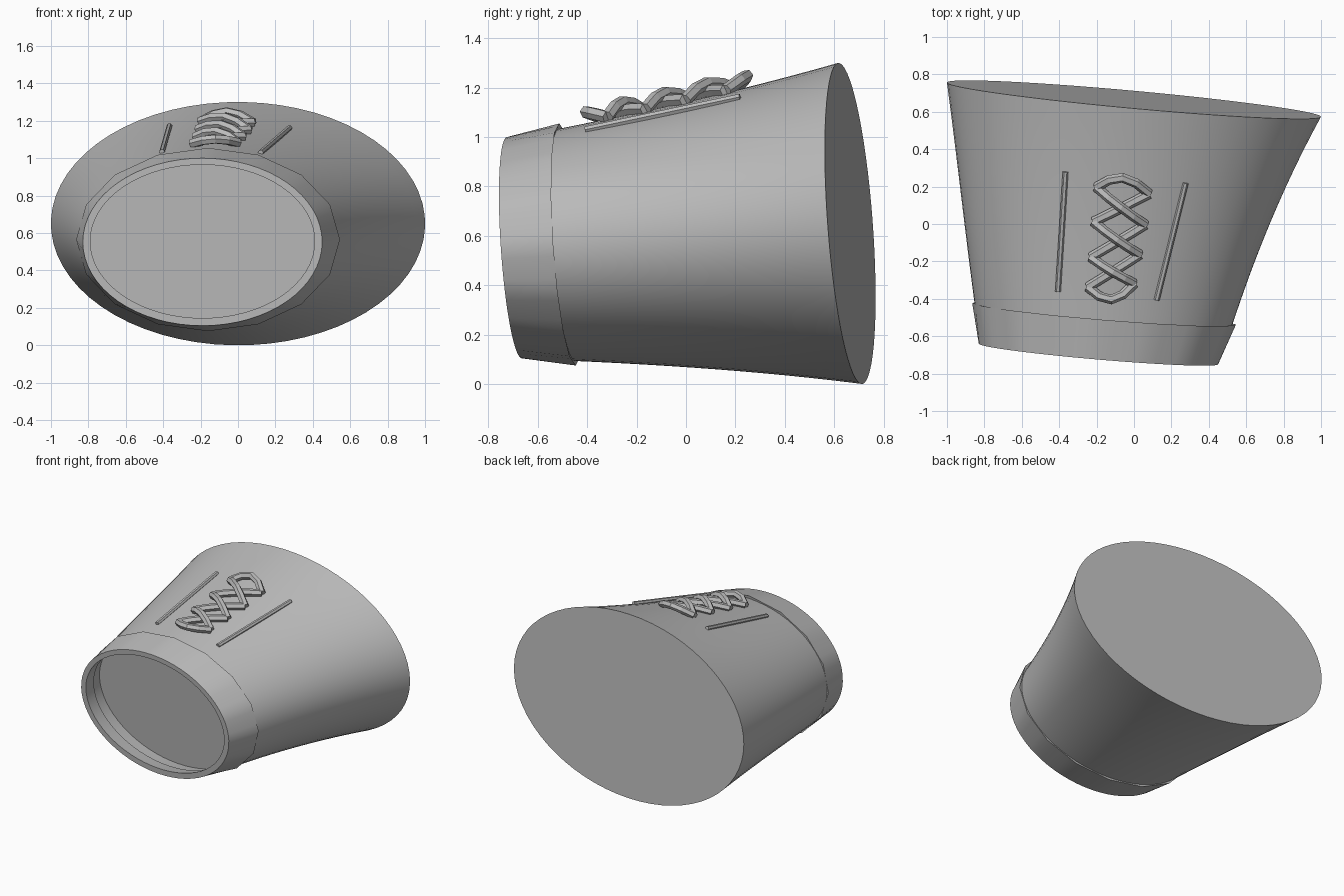
import bpy, bmesh, math
from mathutils import Vector as V
from mathutils.bvhtree import BVHTree

if "Cube" in bpy.data.objects:
    bpy.data.objects.remove(bpy.data.objects["Cube"])

N = 64
grey = bpy.data.materials.new("soft grey")
grey.diffuse_color = (0.5, 0.5, 0.5, 1)
grey.use_nodes = True
grey.node_tree.nodes["Principled BSDF"].inputs["Base Color"].default_value = grey.diffuse_color


def ring(c, a, b, sides=N):
    """Oblique ellipse of N points, optionally pulled onto a coarser polygon."""
    def at(t):
        return V(c) + V(a) * math.cos(t) + V(b) * math.sin(t)
    pts, k = [], N // sides
    for i in range(N):
        j, f = divmod(i, k)
        p = at(2 * math.pi * j / sides)
        q = at(2 * math.pi * (j + 1) / sides)
        pts.append(p.lerp(q, f / k))
    return pts


def loft(name, rings, caps=False, closed=False):
    bm = bmesh.new()
    vs = [[bm.verts.new(p) for p in r] for r in rings]
    pairs = list(zip(vs, vs[1:])) + ([(vs[-1], vs[0])] if closed else [])
    for r, s in pairs:
        for i in range(N):
            j = (i + 1) % N
            bm.faces.new((r[i], r[j], s[j], s[i]))
    if caps:
        bm.faces.new(vs[0])
        bm.faces.new(vs[-1])
    bmesh.ops.recalc_face_normals(bm, faces=bm.faces)
    tree = BVHTree.FromBMesh(bm)
    me = bpy.data.meshes.new(name)
    bm.to_mesh(me)
    bm.free()
    me.materials.append(grey)
    ob = bpy.data.objects.new(name, me)
    bpy.context.collection.objects.link(ob)
    bpy.ops.object.select_all(action='DESELECT')
    ob.select_set(True)
    bpy.context.view_layer.objects.active = ob
    bpy.ops.object.shade_smooth_by_angle(angle=math.radians(35))
    return tree


# Sleeve: closed, flared body with slightly concave sides
c0, a0, b0 = V((-0.165, -0.50, 0.562)), V((0.685, -0.057, 0)), V((0, -0.033, 0.468))
c1, a1, b1 = V((0, 0.665, 0.65)), V((1, -0.09, -0.02)), V((0.03, -0.05, 0.65))
rings = []
for i in range(13):
    t = i / 12
    w = 4 * t * (1 - t)
    rings.append(ring(c0.lerp(c1, t) - V((0.015 * w, 0, 0)),
                      a0.lerp(a1, t) * (1 - 0.018 * w),
                      b0.lerp(b1, t) * (1 - 0.022 * w)))
surface = loft("sleeve", rings, caps=True)

# Cuff: hollow band with a coarse rear edge and a step inside
loft("cuff", [
    ring((-0.16, -0.48, 0.565), (0.705, -0.058, 0), (0, -0.033, 0.49), 16),
    ring((-0.19, -0.695, 0.552), (0.64, -0.055, 0), (0, -0.03, 0.448)),
    ring((-0.19, -0.695, 0.555), (0.60, -0.052, 0), (0, -0.028, 0.41)),
    ring((-0.178, -0.60, 0.557), (0.615, -0.053, 0), (0, -0.03, 0.425)),
    ring((-0.178, -0.60, 0.557), (0.633, -0.054, 0), (0, -0.03, 0.44)),
    ring((-0.163, -0.485, 0.563), (0.655, -0.056, 0), (0, -0.033, 0.455)),
], closed=True)


def on_sleeve(x, y, lift):
    hit = surface.ray_cast(V((x, y, 3)), V((0, 0, -1)))
    return hit[0] + hit[1] * lift


def cord(name, paths, radius, res):
    """Low-poly tubes along straight-segment paths."""
    cu = bpy.data.curves.new(name, 'CURVE')
    cu.dimensions = '3D'
    cu.bevel_depth = radius
    cu.bevel_resolution = res
    cu.use_fill_caps = True
    for path in paths:
        sp = cu.splines.new('POLY')
        sp.points.add(len(path) - 1)
        for p, q in zip(sp.points, path):
            p.co = (*q, 1)
    cu.materials.append(grey)
    ob = bpy.data.objects.new(name, cu)
    bpy.context.collection.objects.link(ob)
    bpy.ops.object.select_all(action='DESELECT')
    ob.select_set(True)
    bpy.context.view_layer.objects.active = ob
    bpy.ops.object.convert(target='MESH')
    bpy.ops.object.shade_flat()


def arc(p, q, lift, bow=0.0):
    """Arched piece of the braid between two points on the sleeve."""
    pts = []
    for i in range(5):
        t = i / 4
        h = math.sin(math.pi * t)
        x, y = p[0] + (q[0] - p[0]) * t, p[1] + (q[1] - p[1]) * t
        pts.append(on_sleeve(x, y + bow * h, 0.015 + lift * h))
    return pts


# Braid: crossing pieces, with an arch closing each end
left = [(-0.20, 0.20), (-0.215, 0.015), (-0.23, -0.175), (-0.245, -0.335)]
right = [(0.08, 0.165), (0.06, 0.0), (0.03, -0.16), (0.0, -0.315)]
pieces = [arc(left[0], right[0], 0.03, 0.075), arc(left[3], right[3], 0.03, -0.07)]
for i in range(3):
    pieces.append(arc(left[i], right[i + 1], 0.04))   # over
    pieces.append(arc(right[i], left[i + 1], 0.005))  # under
cord("braid", pieces, 0.026, 1)

# Straight ribs either side of the braid
for name, p, q in (("left_rib", (-0.365, 0.28), (-0.405, -0.36)),
                   ("right_rib", (0.275, 0.22), (0.12, -0.405))):
    cord(name, [[on_sleeve(*p, 0.006), on_sleeve(*q, 0.006)]], 0.015, 1)
